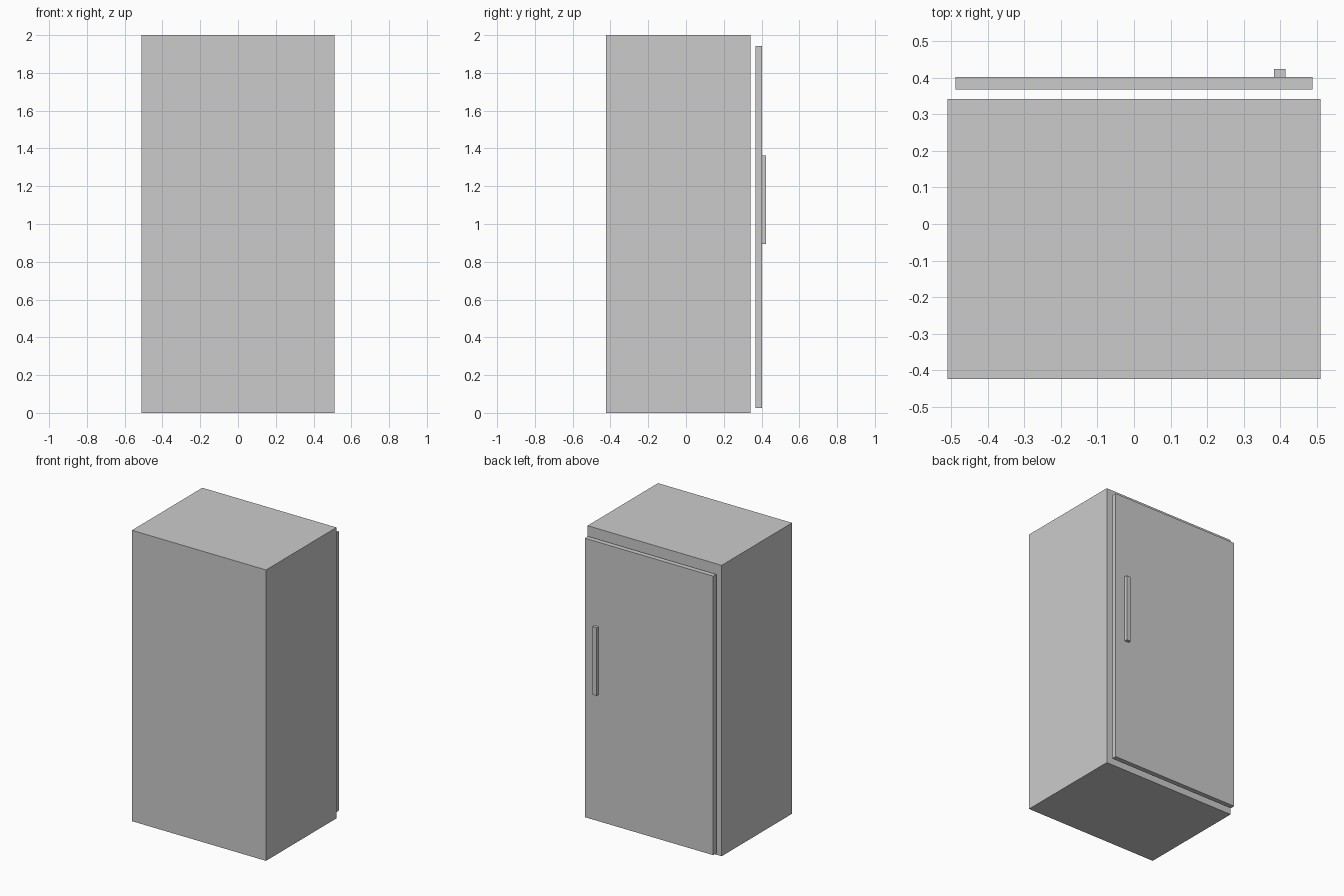
import bpy

if "Cube" in bpy.data.objects:
    bpy.data.objects.remove(bpy.data.objects["Cube"])


def box(name, x, y, z):
    """Flat-faced box from its (min, max) extents on each axis."""
    bpy.ops.mesh.primitive_cube_add(
        size=1, location=[(a + b) / 2 for a, b in (x, y, z)])
    obj = bpy.context.object
    obj.name = obj.data.name = name
    obj.scale = [b - a for a, b in (x, y, z)]
    bpy.ops.object.transform_apply(location=False, rotation=False, scale=True)
    return obj


# Cabinet body
box("cabinet", (-0.51, 0.51), (-0.424, 0.341), (0.0, 2.0))

# Door panel, standing just clear of the cabinet
box("door", (-0.488, 0.488), (0.368, 0.402), (0.025, 1.943))

# Upright bar handle on the door face
box("handle", (0.383, 0.414), (0.402, 0.424), (0.895, 1.363))
